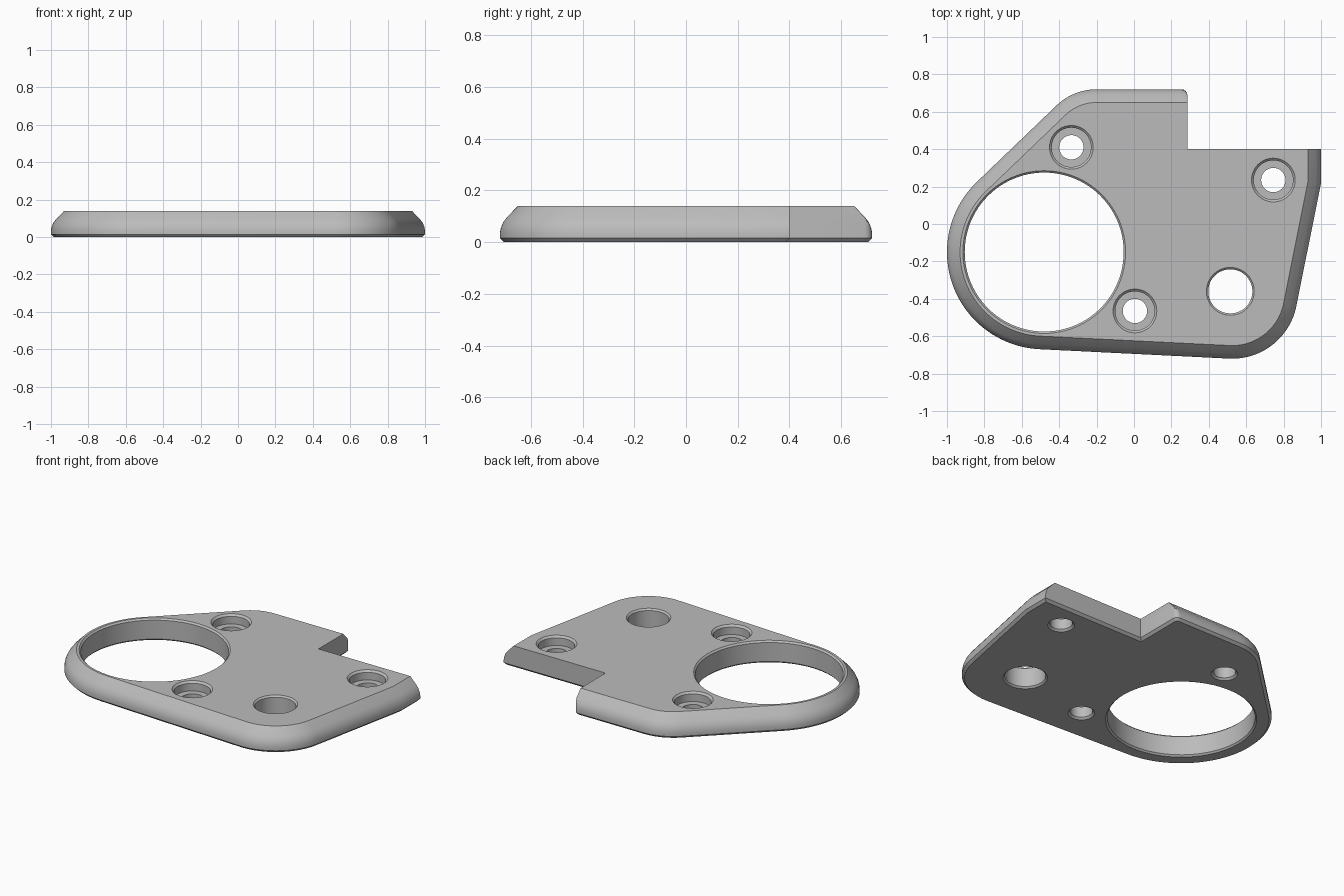
import bpy, bmesh
from math import cos, sin, radians, pi

if "Cube" in bpy.data.objects:
    bpy.data.objects.remove(bpy.data.objects["Cube"])

TOP = 0.14     # plate thickness
EDGE = 0.015   # lower edge chamfer


def arc(cx, cy, r, a0, a1, n):
    steps = [radians(a0 + (a1 - a0) * i / n) for i in range(n + 1)]
    return [(cx + r * cos(a), cy + r * sin(a)) for a in steps]


def outline(d, c):
    """Plate outline: rounded rim inset by d, straight notch walls inset by c."""
    pts = arc(-0.48, -0.15, 0.52 - d, 135, 267.2, 40)
    pts += arc(0.525, -0.37, 0.35 - d, -92.8, -11.3, 28)
    pts += [(1 - d, 0.22 + 0.1 * d), (1 - d, 0.4 - c), (0.285 - c, 0.4 - c)]
    pts += [(x, min(y, 0.72 - d)) for x, y in arc(0.255 - c, 0.69, 0.03, 0, 90, 4)]
    pts += arc(-0.2, 0.41, 0.31 - d, 90, 135, 14)
    return pts


bm = bmesh.new()


def loft(rings):
    """Skin a stack of (points, z) rings; return first and last edge loops."""
    loops = [[bm.verts.new((x, y, z)) for x, y in pts] for pts, z in rings]
    n = len(loops[0])
    for a, b in zip(loops, loops[1:]):
        for i in range(n):
            j = (i + 1) % n
            bm.faces.new((a[i], a[j], b[j], b[i]))
    return [[bm.edges.get((l[i], l[(i + 1) % n])) for i in range(n)]
            for l in (loops[0], loops[-1])]


def hole(x, y, profile, n):
    return loft([(arc(x, y, r, 0, 360 - 360 / n, n - 1), z) for r, z in profile])


# outer wall: lower chamfer, rounded side, sloped upper rim
rim = [(0, EDGE), (0, 0.035), (0.004, 0.056), (0.013, 0.077), (0.027, 0.096), (0.07, TOP)]
borders = [loft([(outline(EDGE, EDGE), 0)] + [(outline(d, 0), z) for d, z in rim])]

# large bore and locating hole, chamfered at both ends
for x, y, r, n in ((-0.48, -0.15, 0.425, 96), (0.515, -0.36, 0.118, 48)):
    borders.append(hole(x, y, [(r + 0.01, 0), (r, 0.01), (r, TOP - 0.01), (r + 0.01, TOP)], n))

# counterbored screw holes
screw = [(0.077, 0), (0.065, 0.012), (0.065, 0.08), (0.105, 0.08), (0.105, 0.128), (0.117, TOP)]
for x, y in ((-0.335, 0.41), (0.745, 0.235), (0.005, -0.465)):
    borders.append(hole(x, y, screw, 48))

# bottom and top faces around the holes
for side, up in ((0, -1), (1, 1)):
    edges = [e for b in borders for e in b[side]]
    bmesh.ops.triangle_fill(bm, use_beauty=True, use_dissolve=False,
                            edges=edges, normal=(0, 0, up))
bmesh.ops.recalc_face_normals(bm, faces=bm.faces)

mesh = bpy.data.meshes.new("mounting_plate")
bm.to_mesh(mesh)
bm.free()
plate = bpy.data.objects.new("mounting_plate", mesh)
bpy.context.collection.objects.link(plate)

# plain grey finish
grey = bpy.data.materials.new("plain_grey")
grey.use_nodes = True
colour = (0.5, 0.5, 0.5, 1)
grey.diffuse_color = colour
grey.node_tree.nodes["Principled BSDF"].inputs["Base Color"].default_value = colour
mesh.materials.append(grey)

bpy.ops.object.select_all(action="DESELECT")
plate.select_set(True)
bpy.context.view_layer.objects.active = plate
bpy.ops.object.shade_smooth_by_angle(angle=radians(30))
